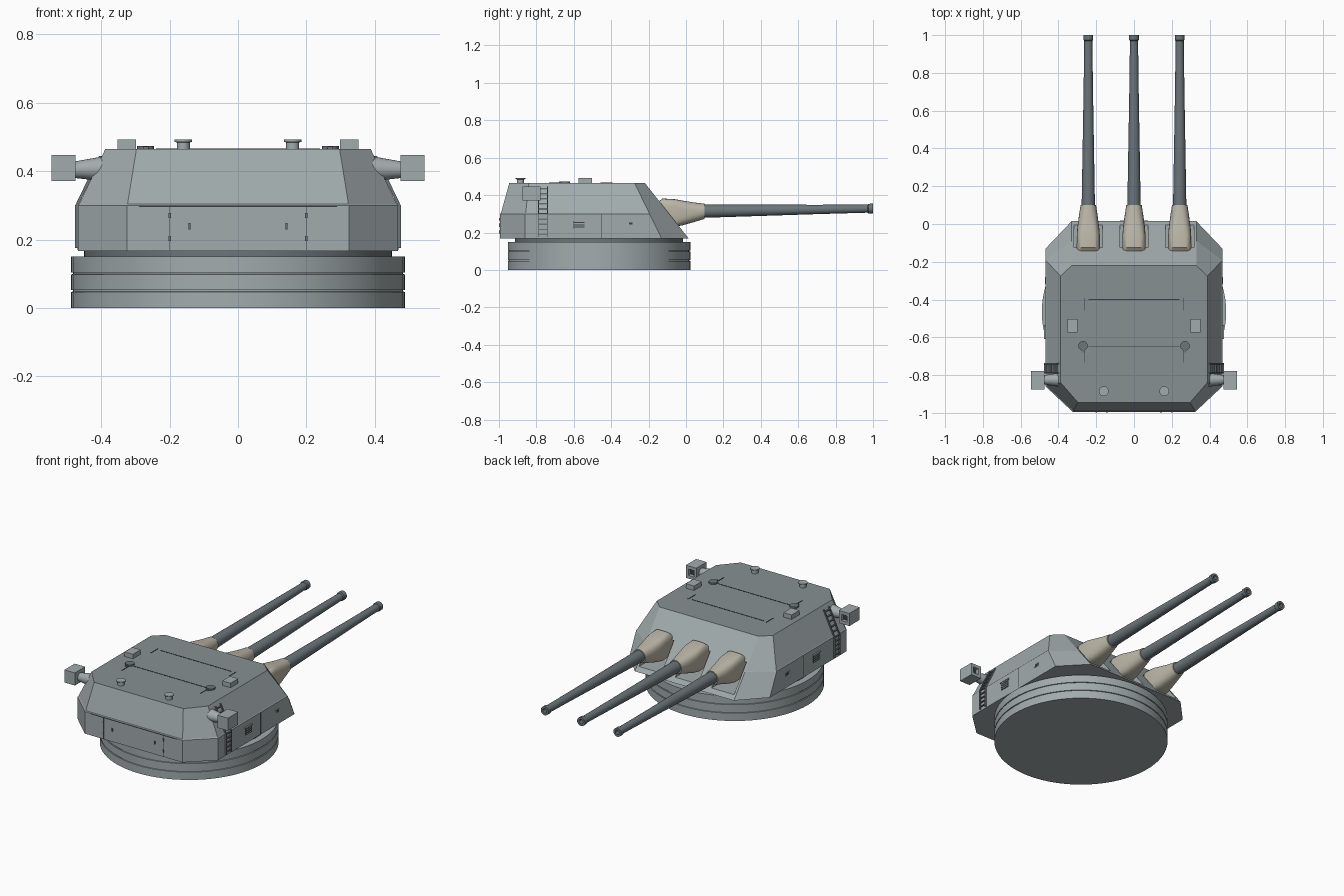
import bpy, bmesh, math
from mathutils import Vector

if "Cube" in bpy.data.objects:
    bpy.data.objects.remove(bpy.data.objects["Cube"])


def material(name, c):
    m = bpy.data.materials.new(name)
    m.diffuse_color = (*c, 1)
    m.use_nodes = True
    m.node_tree.nodes["Principled BSDF"].inputs["Base Color"].default_value = m.diffuse_color
    return m


HULL = material("hull_grey", (0.36, 0.41, 0.42))
ROOF = material("roof_grey", (0.24, 0.28, 0.285))
GUN = material("gun_grey", (0.15, 0.18, 0.195))
CANVAS = material("canvas", (0.50, 0.47, 0.39))
DARK = material("dark", (0.04, 0.05, 0.055))


def finish(name, bm, mat, smooth=False):
    bmesh.ops.recalc_face_normals(bm, faces=bm.faces)
    me = bpy.data.meshes.new(name)
    bm.to_mesh(me)
    bm.free()
    ob = bpy.data.objects.new(name, me)
    bpy.context.collection.objects.link(ob)
    me.materials.append(mat)
    if smooth:
        bpy.ops.object.select_all(action='DESELECT')
        ob.select_set(True)
        bpy.context.view_layer.objects.active = ob
        bpy.ops.object.shade_smooth_by_angle(angle=math.radians(35))
    return ob


def loft(name, rings, mat, smooth=False):
    """Skin a list of equal-length point rings and cap both ends."""
    bm = bmesh.new()
    vs = [[bm.verts.new(p) for p in r] for r in rings]
    n = len(vs[0])
    for a, b in zip(vs, vs[1:]):
        for i in range(n):
            j = (i + 1) % n
            bm.faces.new((a[i], a[j], b[j], b[i]))
    bm.faces.new(vs[0][::-1])
    bm.faces.new(vs[-1])
    return finish(name, bm, mat, smooth)


def ring(center, axis, rx, ry=None, n=32, power=2):
    """Ellipse (or rounded square when power > 2) around an axis."""
    ry = ry or rx
    pts = []
    for i in range(n):
        t = 2 * math.pi * i / n
        c, s = math.cos(t), math.sin(t)
        u = rx * math.copysign(abs(c) ** (2 / power), c)
        v = ry * math.copysign(abs(s) ** (2 / power), s)
        off = {'z': (u, v, 0), 'y': (u, 0, v), 'x': (0, u, v)}[axis]
        pts.append(Vector(center) + Vector(off))
    return pts


def turned(name, x, y, profile, mat, n=32):
    return loft(name, [ring((x, y, z), 'z', r, n=n) for r, z in profile], mat, True)


def box(name, x, y, z, mat):
    """Box from (min, max) ranges."""
    return loft(name, [[(x[0], y[0], k), (x[1], y[0], k), (x[1], y[1], k), (x[0], y[1], k)]
                       for k in z], mat)


# Barbette with two grooves, and the narrower neck
turned("barbette", 0, -0.465, [
    (0.488, 0), (0.488, 0.047), (0.483, 0.048), (0.483, 0.052), (0.488, 0.053),
    (0.488, 0.098), (0.483, 0.099), (0.483, 0.103), (0.488, 0.104), (0.488, 0.15)], HULL, 80)
turned("neck", 0, -0.465, [(0.45, 0.149), (0.45, 0.172)], GUN, 80)


# Gunhouse: octagonal outline at bottom, knuckle and roof
def outline(z, pts):
    return [(x, y, z) for x, y in pts] + [(-x, y, z) for x, y in pts[::-1]]


house = loft("gunhouse", [
    outline(0.167, [(0.325, -0.994), (0.468, -0.86), (0.468, -0.13), (0.33, 0.015)]),
    outline(0.300, [(0.325, -0.994), (0.468, -0.86), (0.468, -0.195), (0.33, -0.09)]),
    outline(0.304, [(0.323, -0.989), (0.464, -0.857), (0.464, -0.197), (0.33, -0.093)]),
    outline(0.465, [(0.297, -0.945), (0.388, -0.84), (0.388, -0.275), (0.33, -0.22)])], HULL)
house.data.materials.append(ROOF)
for p in house.data.polygons:
    if p.normal.z > 0.95 and p.center.z > 0.46:
        p.material_index = 1

# Guns, canvas sleeves and the ports cut for them
for k, gx in enumerate((-0.242, 0, 0.242)):
    cut = box(f"port_cutter_{k}", (gx - 0.075, gx + 0.075), (-0.2, 0.1), (0.192, 0.343), DARK)
    cut.hide_render = True
    cut.hide_viewport = True
    cut.display_type = 'WIRE'
    mod = house.modifiers.new(f"port_{k}", 'BOOLEAN')
    mod.operation = 'DIFFERENCE'
    mod.solver = 'EXACT'
    mod.object = cut
    loft(f"sleeve_{k}", [ring((gx, y, (lo + hi) / 2), 'y', w, (hi - lo) / 2, 32, pw)
                         for y, lo, hi, w, pw in (
        (-0.19, 0.25, 0.335, 0.06, 4), (-0.125, 0.235, 0.382, 0.062, 4),
        (-0.06, 0.232, 0.378, 0.061, 4), (-0.02, 0.238, 0.371, 0.058, 3.2),
        (0.04, 0.255, 0.361, 0.050, 2.5), (0.10, 0.273, 0.354, 0.041, 2))], CANVAS, True)
    loft(f"barrel_{k}", [ring((gx, y, 0.314 + 0.014 * (y - 0.1) / 0.9), 'y', r, n=24)
                         for y, r in (
        (0.05, 0.035), (0.11, 0.035), (0.35, 0.031), (0.70, 0.025), (0.97, 0.0215),
        (0.975, 0.026), (1.0, 0.026), (1.0, 0.013), (0.94, 0.013))], GUN, True)

# Roof hatch seams
for y in (-0.40, -0.65):
    box("roof_seam", (-0.24, 0.24), (y - 0.002, y + 0.002), (0.464, 0.4665), DARK)

# Rear door seams
box("rear_door_top_seam", (-0.29, 0.29), (-0.9955, -0.99), (0.295, 0.298), DARK)

for s, side in ((-1, "left"), (1, "right")):
    def sx(a, b):
        return tuple(sorted((s * a, s * b)))

    # Rangefinder arm and hooded box with a forward window
    loft(f"rangefinder_arm_{side}", [ring((s * x, -0.825, z), 'x', r, n=24) for x, z, r in (
        (0.36, 0.408, 0.040), (0.39, 0.407, 0.037), (0.485, 0.404, 0.023))], HULL, True)

    def square(y, h, hz):
        return [(s * 0.51 + a * h, y, 0.409 + b * hz)
                for a, b in ((-1, -1), (1, -1), (1, 1), (-1, 1))]
    loft(f"rangefinder_box_{side}", [square(-0.875, 0.035, 0.038), square(-0.777, 0.035, 0.038),
         square(-0.777, 0.018, 0.019), square(-0.80, 0.018, 0.019)], HULL)
    box(f"rangefinder_window_{side}", sx(0.492, 0.528), (-0.801, -0.798), (0.390, 0.428), DARK)

    # Roof fittings: sight box, hatch, vent, short seams
    box(f"sight_box_{side}", sx(0.298, 0.353), (-0.575, -0.502), (0.46, 0.492), HULL)
    turned(f"hatch_{side}", s * 0.27, -0.645, [(0.025, 0.46), (0.025, 0.474)], GUN, 20)
    box(f"hatch_hinge_{side}", sx(0.262, 0.278), (-0.68, -0.66), (0.46, 0.472), GUN)
    turned(f"vent_{side}", s * 0.16, -0.885, [
        (0.019, 0.46), (0.019, 0.484), (0.026, 0.486), (0.026, 0.492)], HULL, 20)
    for y in (-0.425, -0.70):
        box(f"short_seam_{side}", sx(0.259, 0.263), (y - 0.033, y + 0.033), (0.464, 0.467), DARK)

    # Ladder following the side plates
    path = [(0.471, 0.175), (0.471, 0.30), (0.401, 0.445)]
    for y in (-0.788, -0.740):
        loft(f"ladder_rail_{side}", [[(s * (x - 0.004), y - 0.003, z), (s * (x + 0.005), y - 0.003, z),
             (s * (x + 0.005), y + 0.003, z), (s * (x - 0.004), y + 0.003, z)]
             for x, z in path], GUN)
    for i in range(10):
        z = 0.19 + i * 0.027
        x = 0.471 if z < 0.30 else 0.471 - (z - 0.30) * 0.483
        box(f"ladder_rung_{side}_{i}", sx(x - 0.003, x + 0.005), (-0.788, -0.740),
            (z - 0.003, z + 0.003), GUN)

    # Side louvre and sighting port
    box(f"louvre_back_{side}", sx(0.46, 0.4695), (-0.602, -0.542), (0.218, 0.262), DARK)
    for i in range(4):
        z = 0.223 + i * 0.012
        box(f"louvre_slat_{side}_{i}", sx(0.46, 0.474), (-0.600, -0.544), (z - 0.003, z + 0.003), HULL)
    box(f"louvre_hood_{side}", sx(0.46, 0.476), (-0.608, -0.536), (0.262, 0.267), HULL)
    box(f"port_frame_{side}", sx(0.46, 0.471), (-0.318, -0.280), (0.238, 0.258), HULL)
    box(f"port_slit_{side}", sx(0.46, 0.472), (-0.306, -0.286), (0.242, 0.254), DARK)
    box(f"side_seam_{side}", sx(0.46, 0.4688), (-0.452, -0.449), (0.17, 0.298), DARK)

    # Rear door edge, hinges and handle
    box(f"rear_door_seam_{side}", sx(0.1985, 0.2005), (-0.9955, -0.99), (0.17, 0.296), DARK)
    for z in (0.203, 0.27):
        box(f"door_hinge_{side}", sx(0.196, 0.203), (-0.999, -0.99), (z - 0.007, z + 0.007), GUN)
    box(f"door_handle_{side}", sx(0.139, 0.145), (-1.0, -0.99), (0.23, 0.248), GUN)
